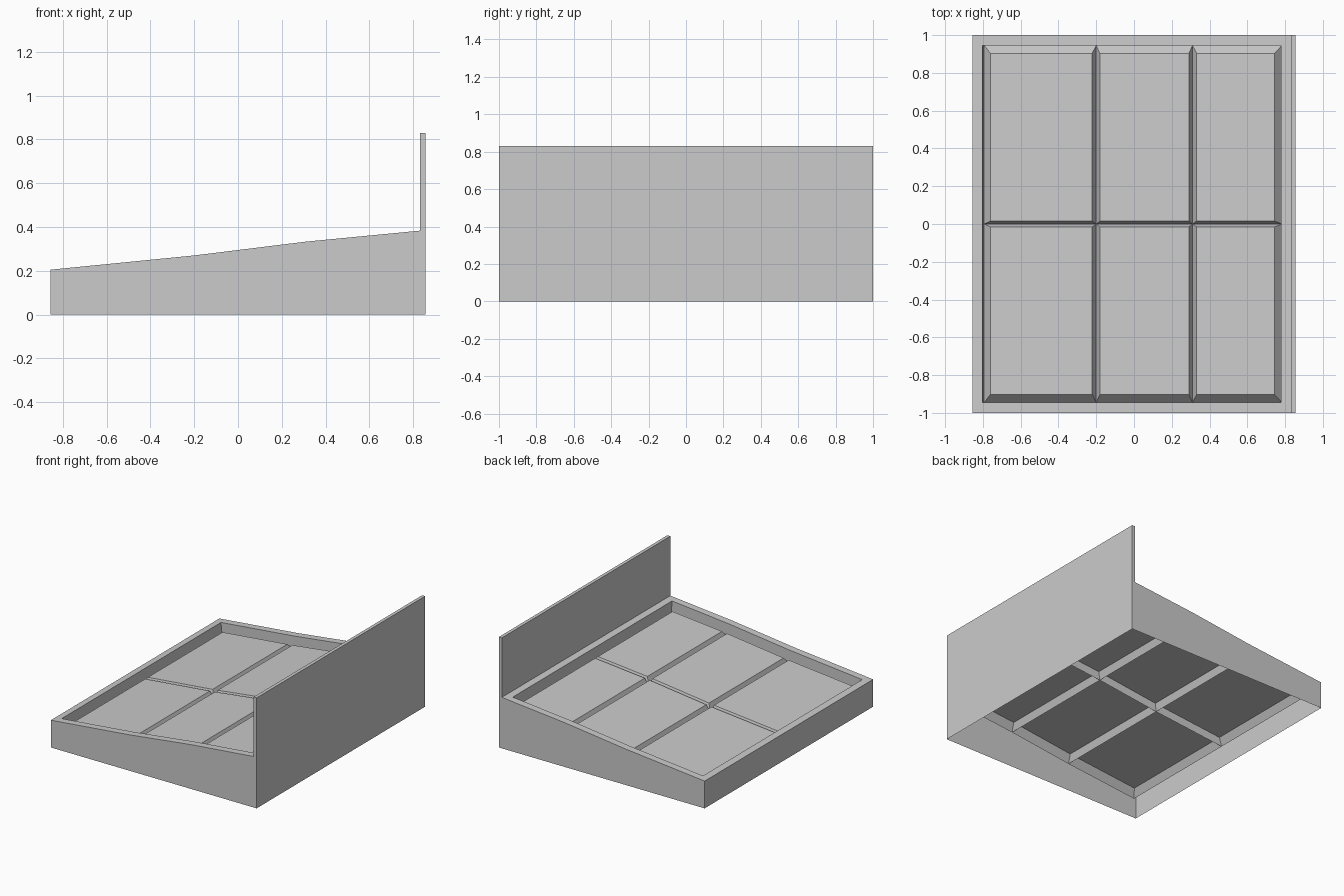
import bpy
import bmesh

if "Cube" in bpy.data.objects:
    bpy.data.objects.remove(bpy.data.objects["Cube"], do_unlink=True)

grey = bpy.data.materials.new("plain grey")
grey.use_nodes = True
colour = (0.6, 0.6, 0.6, 1)
grey.diffuse_color = colour
grey.node_tree.nodes["Principled BSDF"].inputs["Base Color"].default_value = colour

HALF_X, HALF_Y = 0.855, 1.0
BACK_X = 0.83            # inner face of the headboard
RIM_IN_Y = 0.945
PANEL_DROP, GROOVE_DROP = 0.05, 0.10
SLOPE = [(-HALF_X, 0.205), (-0.2, 0.27), (0.31, 0.333), (BACK_X, 0.383)]


def rim_z(x):
    """Height of the sloping rim, bent at the groove lines."""
    for (x0, z0), (x1, z1) in zip(SLOPE, SLOPE[1:]):
        if x <= x1 or x1 == BACK_X:
            return z0 + (z1 - z0) * (x - x0) / (x1 - x0)


def make_part(name, polygons):
    bm = bmesh.new()
    for poly in polygons:
        bm.faces.new([bm.verts.new(p) for p in poly])
    bmesh.ops.remove_doubles(bm, verts=bm.verts, dist=0.0005)
    mesh = bpy.data.meshes.new(name)
    bm.to_mesh(mesh)
    bm.free()
    mesh.materials.append(grey)
    obj = bpy.data.objects.new(name, mesh)
    bpy.context.collection.objects.link(obj)


def surf(x, y, drop=0.0):
    return (x, y, rim_z(x) - drop)


# Outer frame: open-bottomed walls and a flat rim around the recess
out_x = [-HALF_X, -0.2, 0.31, BACK_X]
in_x = [-0.803, -0.2, 0.31, 0.778]
low_x = [-0.793, -0.2, 0.31, 0.783]
top_z = rim_z(BACK_X)
faces = []
for s in (-1, 1):
    # side wall follows the sloping profile
    wall = [(-HALF_X, s * HALF_Y, 0), (HALF_X, s * HALF_Y, 0), (HALF_X, s * HALF_Y, top_z)]
    wall += [surf(x, s * HALF_Y) for x in reversed(out_x)]
    faces.append(wall if s < 0 else wall[::-1])
    for i in range(3):
        rim = [surf(out_x[i], s * HALF_Y), surf(out_x[i + 1], s * HALF_Y),
               surf(in_x[i + 1], s * RIM_IN_Y), surf(in_x[i], s * RIM_IN_Y)]
        faces.append(rim if s < 0 else rim[::-1])
        inner = [surf(in_x[i], s * RIM_IN_Y), surf(in_x[i + 1], s * RIM_IN_Y),
                 surf(low_x[i + 1], s * RIM_IN_Y, GROOVE_DROP),
                 surf(low_x[i], s * RIM_IN_Y, GROOVE_DROP)]
        faces.append(inner if s < 0 else inner[::-1])
for k, s in ((0, -1), (3, 1)):
    x_end = s * HALF_X
    z_end = rim_z(out_x[k])
    end = [(x_end, -HALF_Y, 0), (x_end, HALF_Y, 0), (x_end, HALF_Y, z_end), (x_end, -HALF_Y, z_end)]
    rim = [surf(in_x[k], -RIM_IN_Y), surf(out_x[k], -HALF_Y),
           surf(out_x[k], HALF_Y), surf(in_x[k], RIM_IN_Y)]
    inner = [surf(low_x[k], -RIM_IN_Y, GROOVE_DROP), surf(low_x[k], RIM_IN_Y, GROOVE_DROP),
             surf(in_x[k], RIM_IN_Y), surf(in_x[k], -RIM_IN_Y)]
    faces += [end, rim, inner[::-1]] if s > 0 else [end[::-1], rim[::-1], inner]
make_part("frame", faces)

# Headboard standing on the high end
make_part("headboard", [
    [(BACK_X, -HALF_Y, top_z), (BACK_X, -HALF_Y, 0.83), (BACK_X, HALF_Y, 0.83), (BACK_X, HALF_Y, top_z)][::-1],
    [(HALF_X, -HALF_Y, top_z), (HALF_X, HALF_Y, top_z), (HALF_X, HALF_Y, 0.83), (HALF_X, -HALF_Y, 0.83)],
    [(BACK_X, -HALF_Y, 0.83), (HALF_X, -HALF_Y, 0.83), (HALF_X, HALF_Y, 0.83), (BACK_X, HALF_Y, 0.83)],
    [(BACK_X, -HALF_Y, top_z), (HALF_X, -HALF_Y, top_z), (HALF_X, -HALF_Y, 0.83), (BACK_X, -HALF_Y, 0.83)],
    [(BACK_X, HALF_Y, top_z), (HALF_X, HALF_Y, top_z), (HALF_X, HALF_Y, 0.83), (BACK_X, HALF_Y, 0.83)][::-1],
])

# Six raised panels with bevelled edges that meet in V grooves
panel_x = [(-0.76, -0.222), (-0.18, 0.29), (0.332, 0.743)]
panel_y = [(-0.902, -0.016), (0.016, 0.903)]
groove_y = [-RIM_IN_Y, 0, RIM_IN_Y]
faces = []
for i, (x0, x1) in enumerate(panel_x):
    for j, (y0, y1) in enumerate(panel_y):
        top = [surf(x, y, PANEL_DROP) for x, y in ((x0, y0), (x1, y0), (x1, y1), (x0, y1))]
        gx0, gx1 = low_x[i:i + 2]
        gy0, gy1 = groove_y[j:j + 2]
        low = [surf(x, y, GROOVE_DROP) for x, y in ((gx0, gy0), (gx1, gy0), (gx1, gy1), (gx0, gy1))]
        faces.append(top)
        for k in range(4):
            n = (k + 1) % 4
            faces.append([low[k], low[n], top[n], top[k]])
make_part("base_panels", faces)
